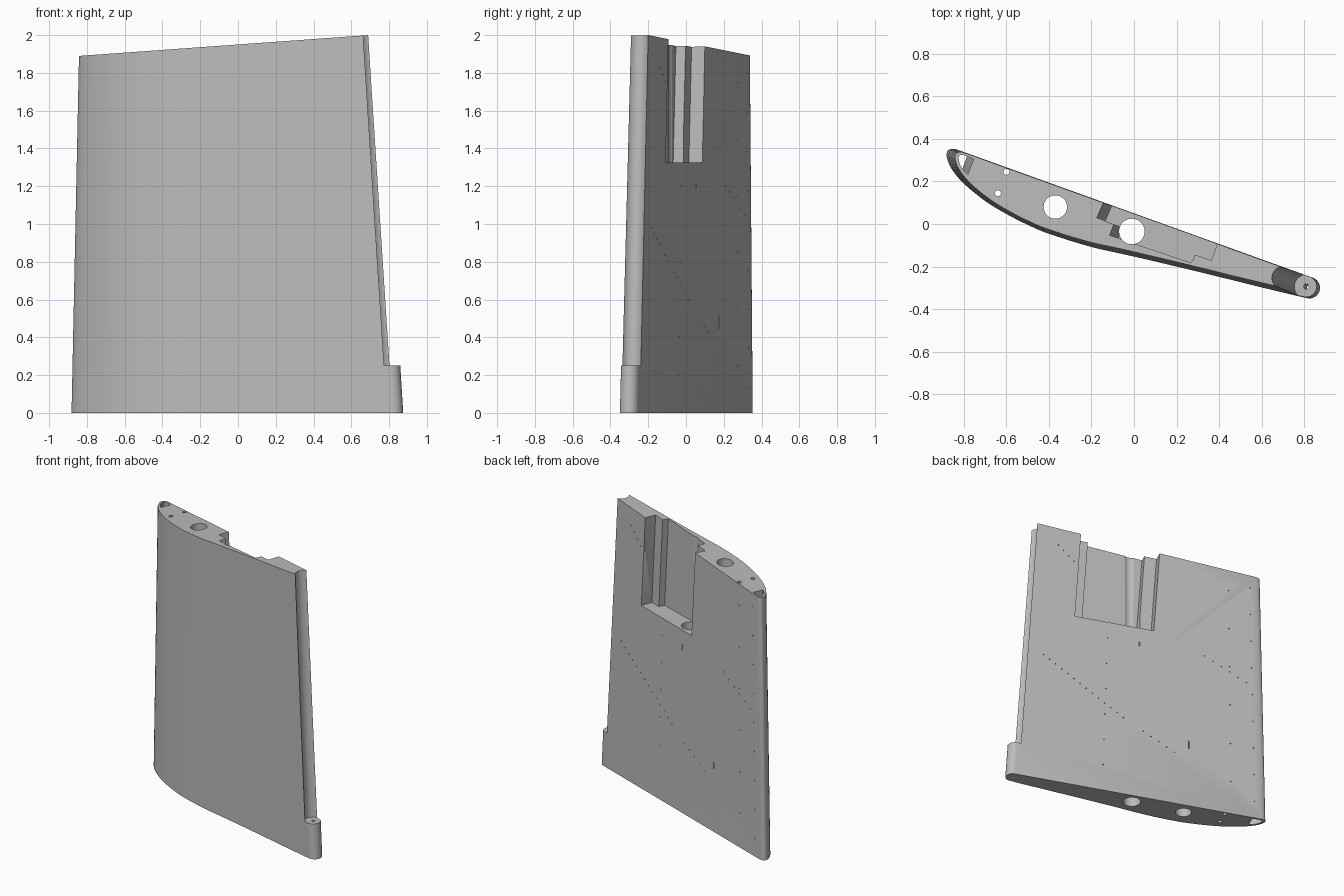
import bpy, bmesh, math
from mathutils import Vector

if "Cube" in bpy.data.objects:
    bpy.data.objects.remove(bpy.data.objects["Cube"], do_unlink=True)

grey = bpy.data.materials.new("light grey")
grey.use_nodes = True
colour = (0.5, 0.5, 0.5, 1)
grey.diffuse_color = colour
grey.node_tree.nodes["Principled BSDF"].inputs["Base Color"].default_value = colour


def taper(p, z):
    """Plan point at the root, moved to where it lies at height z."""
    s = 1 - 0.0475 * z
    return Vector((p[0] * s - 0.021 * z, p[1] * s + 0.0087 * z, z))


def add_loft(bm, low, high):
    a = [bm.verts.new(p) for p in low]
    b = [bm.verts.new(p) for p in high]
    n = len(a)
    faces = [bm.faces.new(a[::-1]), bm.faces.new(b)]
    faces += [bm.faces.new((a[i], a[(i + 1) % n], b[(i + 1) % n], b[i])) for i in range(n)]
    bmesh.ops.recalc_face_normals(bm, faces=faces)


def make(name, lofts):
    bm = bmesh.new()
    for low, high in lofts:
        add_loft(bm, low, high)
    mesh = bpy.data.meshes.new(name)
    bm.to_mesh(mesh)
    bm.free()
    mesh.materials.append(grey)
    ob = bpy.data.objects.new(name, mesh)
    bpy.context.collection.objects.link(ob)
    return ob


def circle(x, y, r, n=32):
    return [(x + r * math.cos(i * math.tau / n), y + r * math.sin(i * math.tau / n))
            for i in range(n)]


def smooth_path(points, steps=4):
    """Catmull-Rom curve through the points."""
    pts = [Vector(p) for p in points]
    pts = [2 * pts[0] - pts[1]] + pts + [2 * pts[-1] - pts[-2]]
    out = []
    for a, b, c, d in zip(pts, pts[1:], pts[2:], pts[3:]):
        for i in range(steps):
            t = i / steps
            out.append(0.5 * (2 * b + (c - a) * t + (2 * a - 5 * b + 4 * c - d) * t ** 2
                              + (3 * b - a - 3 * c + d) * t ** 3))
    return out


def cut(target, cutter):
    mod = target.modifiers.new("cut", "BOOLEAN")
    mod.object = cutter
    mod.solver = "EXACT"
    cutter.hide_render = True
    with bpy.context.temp_override(object=target, active_object=target):
        bpy.ops.object.modifier_apply(modifier=mod.name)
    bpy.data.objects.remove(cutter, do_unlink=True)


# Wing section: nose, curved front, round tail, straight back
TAIL = (0.825, -0.30)
front = smooth_path([(-0.84, 0.353), (-0.865, 0.352), (-0.88, 0.337), (-0.878, 0.305),
                     (-0.855, 0.255), (-0.8, 0.19), (-0.7, 0.108), (-0.6, 0.047),
                     (-0.5, -0.004), (-0.4, -0.046), (-0.2, -0.108), (0, -0.153),
                     (0.3, -0.224), (0.6, -0.298), (0.813, -0.349)])
tail = [(TAIL[0] + 0.05 * math.cos(a), TAIL[1] + 0.05 * math.sin(a))
        for a in (math.radians(-104 + 174 * i / 14) for i in range(15))]
outline = [tuple(p) for p in front] + tail


def top_point(p):
    z = 1.95
    for _ in range(6):
        q = taper(p, z)
        z = 1.89 + 0.0719 * (q.x + 0.84)
    return taper(p, z)


wing = make("wing_body", [([taper(p, 0) for p in outline], [top_point(p) for p in outline])])

# Hinge groove along the tail, leaving the round foot below it
def axis_ring(z, r, n):
    c = taper(TAIL, z)
    return [(x, y, z) for x, y in circle(c.x, c.y, r, n)]

cut(wing, make("hinge_groove", [(axis_ring(0.25, 0.056, 48), axis_ring(2.2, 0.056, 48))]))
cut(wing, make("hinge_pin_hole", [(axis_ring(-0.1, 0.012, 16), axis_ring(0.4, 0.012, 16))]))

# Hollow behind the nose
nose = [(-0.785, 0.318), (-0.84, 0.339), (-0.856, 0.338), (-0.864, 0.325),
        (-0.858, 0.295), (-0.842, 0.265), (-0.815, 0.238)]
cut(wing, make("nose_hollow", [([taper(p, -0.1) for p in nose],
                                [taper(p, 2.2) for p in nose])]))

# Upright spar and pin holes
holes = [(-0.37, 0.08, 0.055, 40), (-0.01, -0.035, 0.06, 40),
         (-0.6, 0.245, 0.014, 16), (-0.64, 0.145, 0.014, 16)]
cut(wing, make("spar_holes", [([(x, y, -0.1) for x, y in circle(*h)],
                               [(x, y, 2.2) for x, y in circle(*h)]) for h in holes]))

# Stepped bay in the back, leaning with the wing
bay = [(-0.10, 0.21), (-0.14, 0.11), (-0.175, 0.03), (-0.095, -0.002), (-0.115, -0.053),
       (0.27, -0.183), (0.29, -0.145), (0.365, -0.172), (0.395, -0.09), (0.435, 0.02)]


def bay_ring(z, floor=False):
    k = (1.95 - z) / 0.63
    ring = [(x + 0.04 * k, y - 0.015 * k) for x, y in bay]
    return [Vector((x, y, z + (0.01 * (x - 0.1) if floor else 0))) for x, y in ring]


cut(wing, make("back_bay", [(bay_ring(1.325), bay_ring(2.2))]))

# Small rivet holes and slots in the back skin
normal = Vector((0.339, 0.941, 0))
along = Vector((0.941, -0.339, 0))


def back_hole(x, z, w, h):
    """Shallow hole in the back face at height z."""
    p = taper((x, 0.05 - 0.361 * x), z)
    ring = [p + along * (w * a) + Vector((0, 0, h * b)) for a, b in circle(0, 0, 1, 8)]
    return [q - normal * 0.012 for q in ring], [q + normal * 0.02 for q in ring]


def row(a, b, n):
    return [(a[0] + (b[0] - a[0]) * i / (n - 1), a[1] + (b[1] - a[1]) * i / (n - 1))
            for i in range(n)]


rivets = (row((0.7, 0.98), (0.12, 0.6), 14) + row((-0.02, 0.52), (-0.24, 0.4), 5)
          + row((-0.45, 1.2), (-0.75, 1.05), 6) + row((0.64, 1.86), (0.48, 1.72), 5)
          + row((0.25, 0.2), (0.25, 1.2), 6) + row((-0.63, 0.25), (-0.63, 1.75), 6)
          + row((-0.79, 0.13), (-0.79, 1.8), 9))
tiny = [back_hole(x, z, 0.004, 0.004) for x, z in rivets]
slots = [back_hole(0.02, 1.2, 0.003, 0.022), back_hole(-0.34, 0.48, 0.003, 0.04)]
cut(wing, make("skin_holes", tiny + slots))

bpy.ops.object.select_all(action="DESELECT")
wing.select_set(True)
bpy.context.view_layer.objects.active = wing
bpy.ops.object.shade_smooth_by_angle(angle=math.radians(30))
